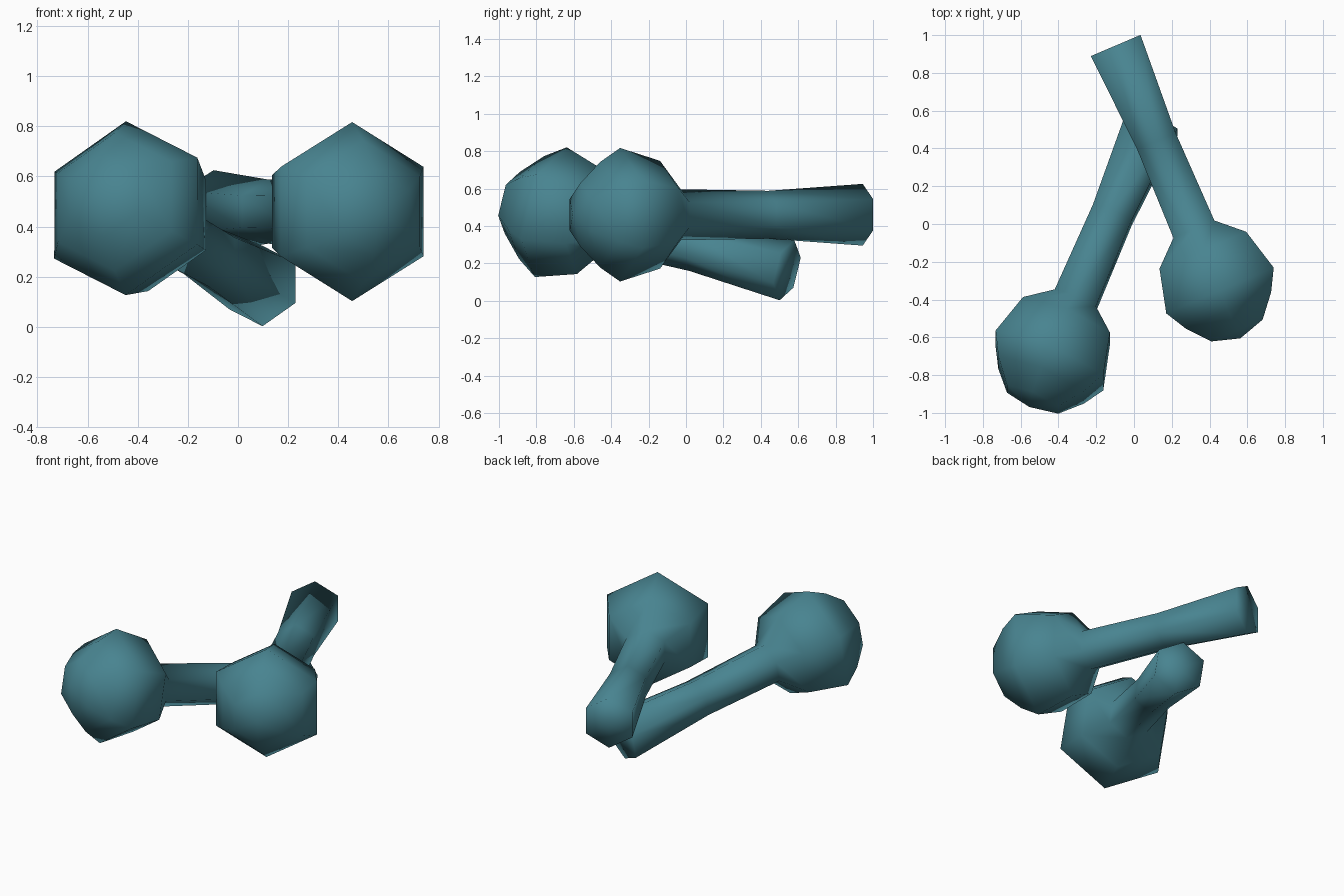
import bpy, bmesh, math
from mathutils import Vector

if "Cube" in bpy.data.objects:
    bpy.data.objects.remove(bpy.data.objects["Cube"])

SIDES = 6
# (distance from handle end, radius) from the handle end to the head
PROFILE = [(0, .165), (.55, .128), (1.057, .136), (1.178, .288),
           (1.41, .357), (1.525, .283), (1.64, .17)]
TIP = 1.685

teal = bpy.data.materials.new("teal")
teal.diffuse_color = (.065, .23, .28, 1)
teal.use_nodes = True
teal.node_tree.nodes["Principled BSDF"].inputs["Base Color"].default_value = teal.diffuse_color


def maraca(name, end, head, up):
    """Six-sided lathe from the handle end towards the head centre."""
    end, up = Vector(end), Vector(up)
    axis = (Vector(head) - end).normalized()
    up = (up - axis * up.dot(axis)).normalized()
    side = axis.cross(up)
    bm = bmesh.new()
    rings = []
    for t, r in PROFILE:
        ring = []
        for i in range(SIDES):
            a = math.tau * i / SIDES
            ring.append(bm.verts.new(end + axis * t + (up * math.cos(a) + side * math.sin(a)) * r))
        rings.append(ring)
    # Walls
    for lo, hi in zip(rings, rings[1:]):
        for i in range(SIDES):
            j = (i + 1) % SIDES
            bm.faces.new((lo[i], lo[j], hi[j], hi[i]))
    # Flat handle end and shallow pointed head
    for ring, t in ((rings[0], 0), (rings[-1], TIP)):
        c = bm.verts.new(end + axis * t)
        for i in range(SIDES):
            bm.faces.new((ring[i], ring[(i + 1) % SIDES], c))
    bmesh.ops.recalc_face_normals(bm, faces=bm.faces)
    for f in bm.faces:
        f.smooth = True
    me = bpy.data.meshes.new(name)
    bm.to_mesh(me)
    bm.free()
    me.materials.append(teal)
    ob = bpy.data.objects.new(name, me)
    bpy.context.collection.objects.link(ob)


# Level maraca, and the tilted one passing below its handle
maraca("right_maraca", (-.097, .945, .46), (.456, -.354, .46), (0, 0, 1))
maraca("left_maraca", (.098, .54, .163), (-.45, -.728, .475), (0, .235, .97))
